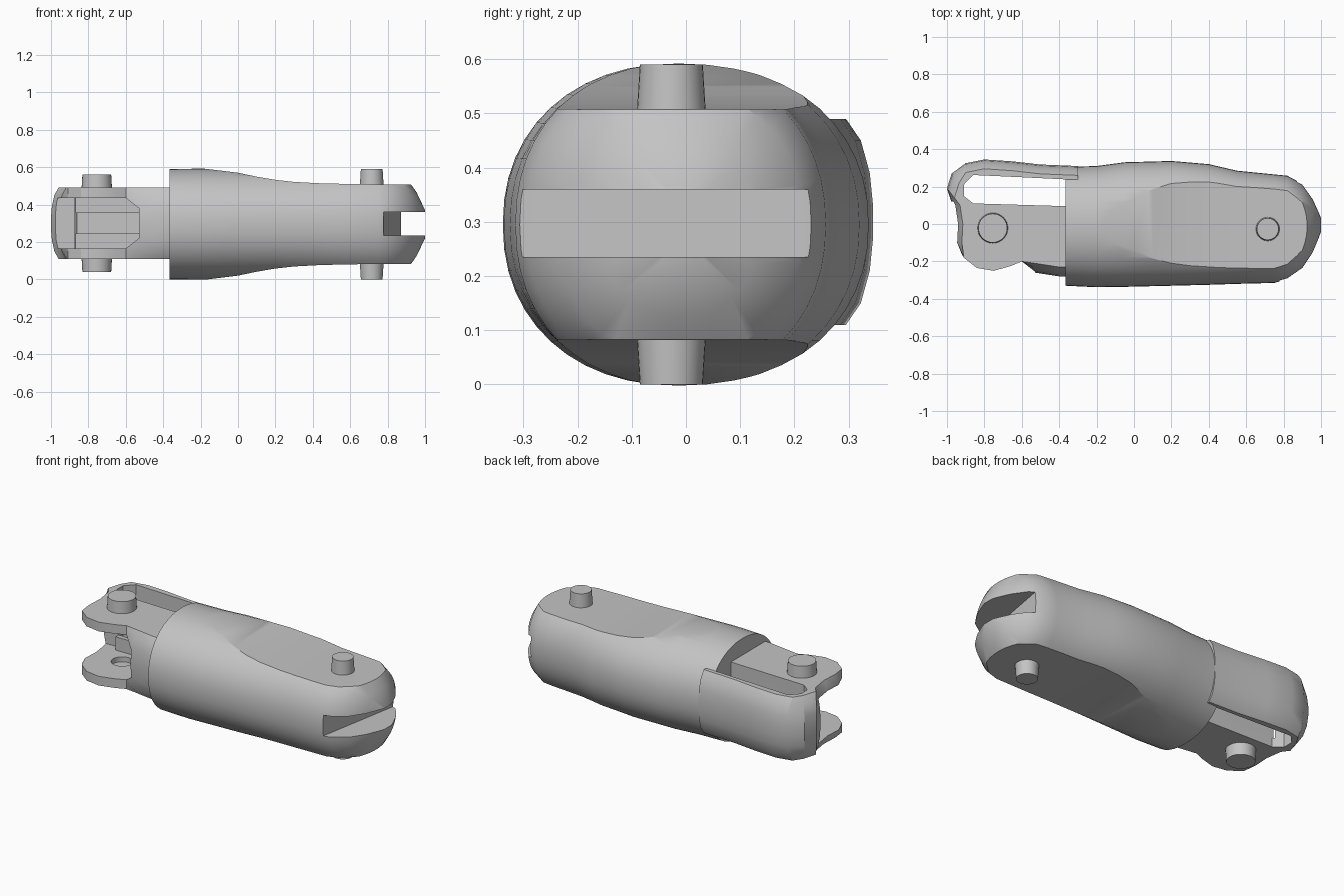
import bpy, bmesh, math
from mathutils import Vector

cube = bpy.data.objects.get("Cube")
if cube:
    bpy.data.objects.remove(cube, do_unlink=True)

MID = 0.295  # height of the mirror plane

grey = bpy.data.materials.new("plain_grey")
grey.use_nodes = True
colour = (0.55, 0.55, 0.55, 1)
grey.diffuse_color = colour
grey.node_tree.nodes["Principled BSDF"].inputs["Base Color"].default_value = colour


def loft(name, rings):
    """Skin a row of equal rings and cap both ends."""
    bm = bmesh.new()
    rows = [[bm.verts.new(p) for p in ring] for ring in rings]
    n = len(rows[0])
    for a, b in zip(rows, rows[1:]):
        for i in range(n):
            j = (i + 1) % n
            bm.faces.new((a[i], a[j], b[j], b[i]))
    bm.faces.new(rows[0])
    bm.faces.new(rows[-1])
    bmesh.ops.recalc_face_normals(bm, faces=bm.faces)
    mesh = bpy.data.meshes.new(name)
    bm.to_mesh(mesh)
    bm.free()
    mesh.materials.append(grey)
    obj = bpy.data.objects.new(name, mesh)
    bpy.context.collection.objects.link(obj)
    return obj


def prism_z(name, outline, low, high):
    return loft(name, [[(x, y, z) for x, y in outline] for z in (low, high)])


def prism_y(name, outline, low, high):
    return loft(name, [[(x, y, z) for x, z in outline] for y in (low, high)])


def stud(name, x, y, r_low, r_high, low, high):
    ring = [(math.cos(math.tau * i / 32), math.sin(math.tau * i / 32)) for i in range(32)]
    return loft(name, [[(x + r * c, y + r * s, z) for c, s in ring]
                       for r, z in ((r_low, low), (r_high, high))])


def apply_boolean(obj, cutter, operation="DIFFERENCE"):
    mod = obj.modifiers.new("cut", "BOOLEAN")
    mod.operation, mod.solver, mod.object = operation, "EXACT", cutter
    bpy.context.view_layer.objects.active = obj
    bpy.ops.object.modifier_apply(modifier=mod.name)
    bpy.data.objects.remove(cutter, do_unlink=True)


def mirrored(profile):
    """Close a half-height profile with its reflection about the mid plane."""
    return ([(x, MID + h) for x, h in profile]
            + [(x, MID - h) for x, h in reversed(profile)])


# Main sleeve: rounded sections of x, front y, back y, half height
sections = [
    (-0.365, -0.33, 0.305, 0.295), (-0.2, -0.338, 0.31, 0.297),
    (-0.05, -0.336, 0.33, 0.297), (0.2, -0.33, 0.337, 0.295),
    (0.4, -0.325, 0.32, 0.295), (0.55, -0.32, 0.285, 0.295),
    (0.75, -0.315, 0.265, 0.295), (0.82, -0.295, 0.258, 0.287),
    (0.9, -0.24, 0.215, 0.248), (0.955, -0.16, 0.14, 0.17),
    (1.0, -0.06, 0.05, 0.075)]


def section_ring(x, front, back, half, count=48):
    ring = []
    for i in range(count):
        a = math.tau * i / count
        c, s = math.cos(a), math.sin(a)
        y = math.copysign(abs(c) ** 0.92, c)
        z = math.copysign(abs(s) ** 0.92, s)
        ring.append((x, (front + back) / 2 + y * (back - front) / 2, MID + half * z))
    return ring


sleeve = loft("sleeve", [section_ring(*s) for s in sections])

# Scooped flats on the top and bottom
flats = [(-0.5, 0.32), (-0.17, 0.296), (0, 0.275), (0.1, 0.254), (0.2, 0.237),
         (0.3, 0.226), (0.45, 0.218), (0.65, 0.214), (1.2, 0.21)]
apply_boolean(sleeve, prism_y("flat_cutter", mirrored(flats), -0.6, 0.6), "INTERSECT")

# Slot across the tip
apply_boolean(sleeve, prism_z("tip_slot_cutter", [
    (0.77, -0.5), (0.78, -0.28), (0.87, 0.22), (0.88, 0.5), (1.2, 0.5), (1.2, -0.5)],
    0.235, 0.36))

# Clevis: plan outline, drawn in towards its top and bottom faces
plan = [(-0.3, -0.28), (-0.4, -0.28), (-0.53, -0.26), (-0.6, -0.2), (-0.66, -0.225),
        (-0.75, -0.25), (-0.84, -0.235), (-0.91, -0.18), (-0.96, -0.1), (-0.955, 0),
        (-0.97, 0.1), (-1.0, 0.19), (-0.975, 0.27), (-0.9, 0.325), (-0.8, 0.345),
        (-0.65, 0.335), (-0.5, 0.318), (-0.3, 0.31)]


def clevis_ring(z, inset):
    ring = []
    for x, y in plan:
        if y > 0.15:
            y -= 0.05 * inset
        if x > -0.55 and y < 0:
            y += 0.05 * inset
        if x < -0.95:
            x += 0.04 * inset
        ring.append((x, y, z))
    return ring


levels = [(0.19, 1), (0.15, 0.45), (0.09, 0.12), (0.03, 0)]
heights = [(-h, k) for h, k in levels] + [(h, k) for h, k in reversed(levels)]
clevis = loft("clevis", [clevis_ring(MID + 0.005 + h, k) for h, k in heights])

# Gap between the two plates, the upright slot and the pin bore
apply_boolean(clevis, prism_y("gap_cutter", [
    (-1.2, 0.165), (-0.6, 0.165), (-0.53, 0.22), (-0.53, 0.38), (-0.6, 0.435),
    (-1.2, 0.435)], -0.6, 0.12))
apply_boolean(clevis, prism_z("slot_cutter", [
    (-0.91, 0.15), (-0.86, 0.11), (-0.355, 0.095), (-0.355, 0.238), (-0.6, 0.25),
    (-0.86, 0.262), (-0.91, 0.21)], -0.2, 0.8))
apply_boolean(clevis, stud("bore_cutter", -0.755, -0.02, 0.06, 0.06, 0.135, 0.465))

parts = [sleeve, clevis]

# Lips, clevis studs and tip studs, above and below
for side, label in ((1, "upper"), (-1, "lower")):
    low, high = sorted((MID + 0.005 + side * 0.055, MID + 0.005 + side * 0.15))
    parts.append(prism_z(label + "_lip", [
        (-0.87, 0.08), (-0.52, 0.08), (-0.52, 0.1), (-0.87, 0.108)], low, high))
    parts.append(stud(label + "_clevis_stud", -0.755, -0.022, 0.082, 0.077,
                      MID + 0.005 + side * 0.175, MID + 0.005 + side * 0.26))
    parts.append(stud(label + "_tip_stud", 0.715, -0.027, 0.064, 0.058,
                      MID + side * 0.2, MID + side * 0.295))

# Smooth shading with crisp edges
for obj in bpy.context.selected_objects:
    obj.select_set(False)
for obj in parts:
    obj.select_set(True)
bpy.context.view_layer.objects.active = sleeve
bpy.ops.object.shade_smooth_by_angle(angle=math.radians(28))
